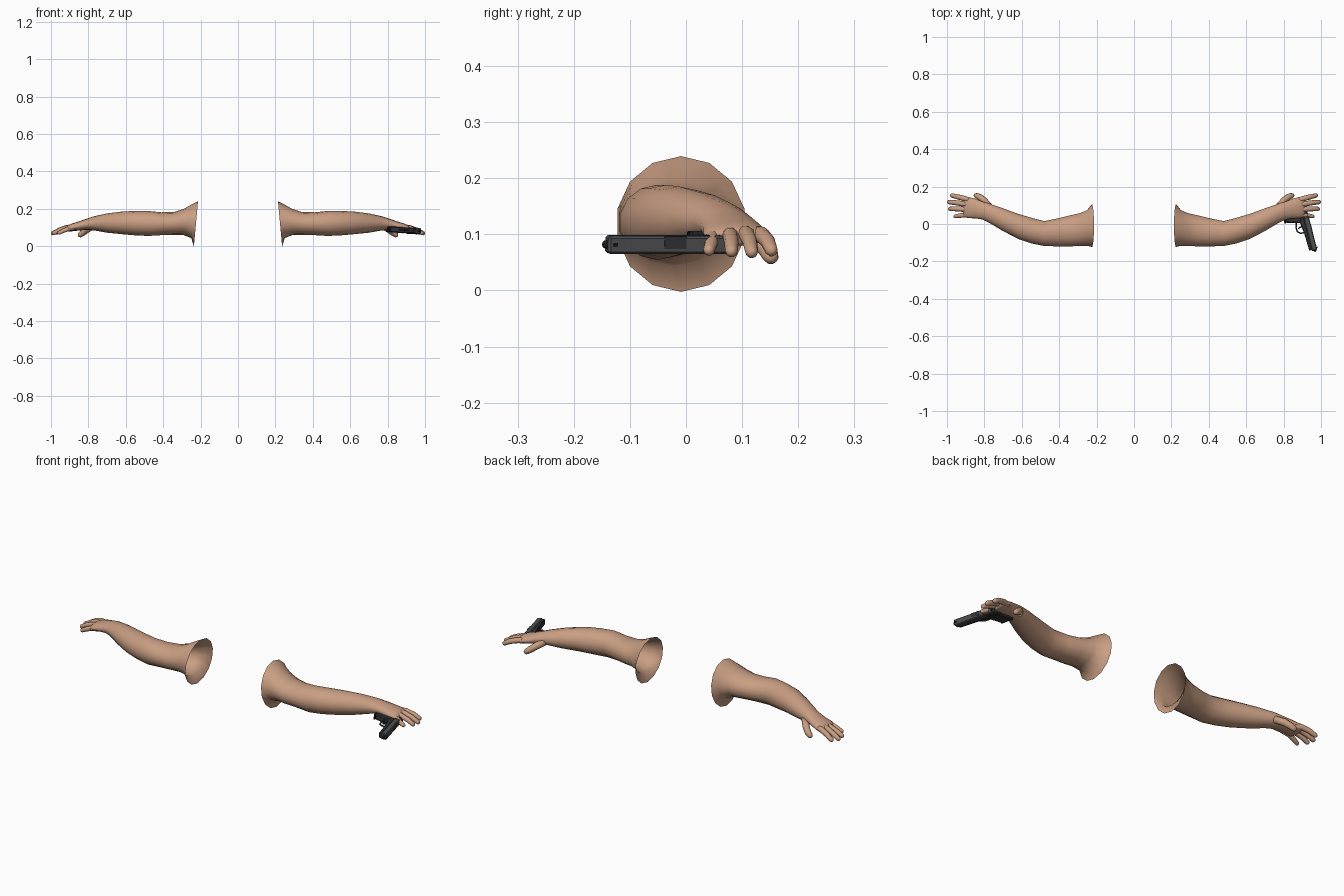
import bpy, bmesh, math
from mathutils import Vector, Matrix

cube = bpy.data.objects.get("Cube")
if cube:
    bpy.data.objects.remove(cube, do_unlink=True)


def material(name, rgb, rough=0.6):
    m = bpy.data.materials.new(name)
    m.use_nodes = True
    m.diffuse_color = (*rgb, 1)
    bsdf = m.node_tree.nodes["Principled BSDF"]
    bsdf.inputs["Base Color"].default_value = (*rgb, 1)
    bsdf.inputs["Roughness"].default_value = rough
    return m


SKIN = material("skin", (0.58, 0.34, 0.225))
STEEL = material("slide_grey", (0.075, 0.077, 0.082))
POLYMER = material("frame_dark_grey", (0.032, 0.032, 0.037))
BLACK = material("black", (0.01, 0.01, 0.011))


def finish(name, bm, mat, matrix=None, smooth=False, bevel=0):
    bmesh.ops.recalc_face_normals(bm, faces=bm.faces[:])
    mesh = bpy.data.meshes.new(name)
    bm.to_mesh(mesh)
    bm.free()
    mesh.materials.append(mat)
    ob = bpy.data.objects.new(name, mesh)
    bpy.context.collection.objects.link(ob)
    if matrix:
        ob.matrix_world = matrix
    if smooth:
        for p in mesh.polygons:
            p.use_smooth = True
    if bevel:
        mod = ob.modifiers.new("edges", "BEVEL")
        mod.width, mod.segments = bevel, 1
    return ob


def loft(name, rings, mat, cap_start=False, **kw):
    """Skin a list of point rings; the far end is always closed."""
    bm = bmesh.new()
    rows = [[bm.verts.new(p) for p in ring] for ring in rings]
    n = len(rows[0])
    for a, b in zip(rows, rows[1:]):
        for i in range(n):
            j = (i + 1) % n
            bm.faces.new((a[i], a[j], b[j], b[i]))
    bm.faces.new(rows[-1])
    if cap_start:
        bm.faces.new(rows[0][::-1])
    return finish(name, bm, mat, **kw)


def tube(name, points, radii, mat, sides=10, **kw):
    """Tapered round tube with a rounded tip."""
    pts, rad = [Vector(p) for p in points], list(radii)
    tip, r = pts[-1], rad[-1]
    d = (pts[-1] - pts[-2]).normalized()
    for along, shrink in ((0.5, 0.85), (0.85, 0.5), (0.98, 0.15)):
        pts.append(tip + d * r * along)
        rad.append(r * shrink)
    rings = []
    for i, p in enumerate(pts):
        t = (pts[min(i + 1, len(pts) - 1)] - pts[max(i - 1, 0)]).normalized()
        side = t.cross(Vector((0, 0, 1))).normalized()
        up = side.cross(t)
        rings.append([p + (side * math.cos(a) + up * math.sin(a)) * rad[i]
                      for a in (math.tau * k / sides for k in range(sides))])
    return loft(name, rings, mat, cap_start=True, **kw)


# Arm sections: x, y low, y high, z low, z high
ARM = [
    (0.225, -0.123, 0.105, 0.000, 0.237),
    (0.25, -0.117, 0.075, 0.045, 0.220),
    (0.29, -0.118, 0.058, 0.060, 0.198),
    (0.34, -0.120, 0.047, 0.061, 0.182),
    (0.41, -0.120, 0.030, 0.060, 0.180),
    (0.48, -0.118, 0.016, 0.056, 0.187),
    (0.55, -0.104, 0.034, 0.059, 0.187),
    (0.62, -0.080, 0.055, 0.065, 0.184),
    (0.70, -0.038, 0.084, 0.073, 0.174),
    (0.77, 0.004, 0.108, 0.085, 0.159),
    (0.81, 0.024, 0.120, 0.088, 0.146),
    (0.85, 0.030, 0.136, 0.084, 0.132),
    (0.885, 0.031, 0.145, 0.080, 0.122),
    (0.905, 0.036, 0.144, 0.080, 0.113),
    (0.915, 0.050, 0.135, 0.085, 0.105),
]

# Finger paths from knuckle to tip, with base radius
DIGITS = {
    "index_finger": ([(0.87, 0.125, 0.102), (0.905, 0.135, 0.099),
                      (0.945, 0.146, 0.087), (0.972, 0.152, 0.072)], 0.0145),
    "middle_finger": ([(0.87, 0.101, 0.104), (0.915, 0.108, 0.100),
                       (0.955, 0.114, 0.086), (0.989, 0.117, 0.069)], 0.0145),
    "ring_finger": ([(0.87, 0.076, 0.102), (0.915, 0.079, 0.098),
                     (0.955, 0.081, 0.085), (0.984, 0.081, 0.070)], 0.014),
    "little_finger": ([(0.865, 0.050, 0.099), (0.90, 0.049, 0.095),
                       (0.93, 0.045, 0.084), (0.955, 0.041, 0.072)], 0.013),
    "thumb": ([(0.775, 0.095, 0.110), (0.805, 0.129, 0.090),
               (0.828, 0.146, 0.072), (0.843, 0.151, 0.061)], 0.018),
}


def arm_ring(i, s, sides=14):
    x, y0, y1, z0, z1 = ARM[i]
    lean = 0.011 if i == 0 else 0
    ring = []
    for k in range(sides):
        a = math.tau * (k + 0.5) / sides
        c, v = math.cos(a), math.sin(a)
        grow = 1.02
        ring.append((s * (x - lean * v), (y0 + y1) / 2 + c * (y1 - y0) / 2 * grow,
                     (z0 + z1) / 2 + v * (z1 - z0) / 2 * grow))
    return ring


for side, s in (("left", 1), ("right", -1)):
    loft(side + "_arm", [arm_ring(i, s) for i in range(len(ARM))], SKIN, smooth=True)
    for digit, (path, r) in DIGITS.items():
        tube(f"{side}_{digit}", [(s * x, y, z) for x, y, z in path],
             (r, r, r * 0.92, r * 0.8), SKIN, smooth=True)

# Pistol frame of reference: x forward, y towards the sights, z sideways
fwd = Vector((0.25, -0.968, 0)).normalized()
up = Vector((0.968, 0.25, -0.08)).normalized()
GUN = Matrix((fwd, up, fwd.cross(up))).transposed().to_4x4()
GUN.translation = (0.922, 0.083, 0.081)


def plate(name, outline, thick, mat, bevel=0.0, z=0.0):
    """Extrude a side-view outline evenly about the middle plane."""
    bm = bmesh.new()
    face = bm.faces.new([bm.verts.new((x, y, z - thick / 2)) for x, y in outline])
    new = bmesh.ops.extrude_face_region(bm, geom=[face])["geom"]
    bmesh.ops.translate(bm, vec=(0, 0, thick),
                        verts=[v for v in new if isinstance(v, bmesh.types.BMVert)])
    return finish(name, bm, mat, matrix=GUN, bevel=bevel)


def block(name, x0, x1, y0, y1, thick, mat, bevel=0.0, z=0.0):
    return plate(name, [(x0, y0), (x1, y0), (x1, y1), (x0, y1)], thick, mat, bevel, z)


# Slide and its details
block("slide", 0, 0.228, -0.029, 0, 0.032, STEEL, 0.004)
block("ejection_port", 0.085, 0.125, -0.011, 0.0008, 0.022, POLYMER, z=0.004)
block("rear_sight", 0.006, 0.014, -0.001, 0.005, 0.018, BLACK)
block("front_sight", 0.212, 0.219, -0.001, 0.005, 0.005, BLACK)
for i in range(6):
    x = 0.012 + i * 0.007
    block(f"slide_groove_{i + 1}", x, x + 0.003, -0.025, -0.006, 0.0328, BLACK)
tube("barrel", [(0.2, -0.012, 0), (0.229, -0.012, 0)], (0.008, 0.008), BLACK, matrix=GUN)

# Frame, grip and magazine base
plate("frame", [(0.004, -0.028), (0.222, -0.028), (0.222, -0.041), (0.13, -0.044),
                (0.06, -0.052), (0.004, -0.044)], 0.028, POLYMER, 0.002)
plate("grip", [(-0.006, -0.034), (0.068, -0.044), (0.062, -0.07), (0.046, -0.126),
               (-0.016, -0.126), (-0.001, -0.06)], 0.031, POLYMER, 0.005)
block("magazine_base", -0.018, 0.05, -0.133, -0.125, 0.029, BLACK, 0.002)

# Trigger and guard
tube("trigger_guard", [(0.062, -0.072, 0), (0.085, -0.08, 0), (0.109, -0.078, 0),
                       (0.119, -0.065, 0), (0.124, -0.043, 0)], [0.004] * 5,
     POLYMER, sides=6, matrix=GUN)
plate("trigger", [(0.085, -0.044), (0.093, -0.044), (0.092, -0.058), (0.097, -0.07),
                  (0.091, -0.07), (0.085, -0.058)], 0.007, BLACK)
